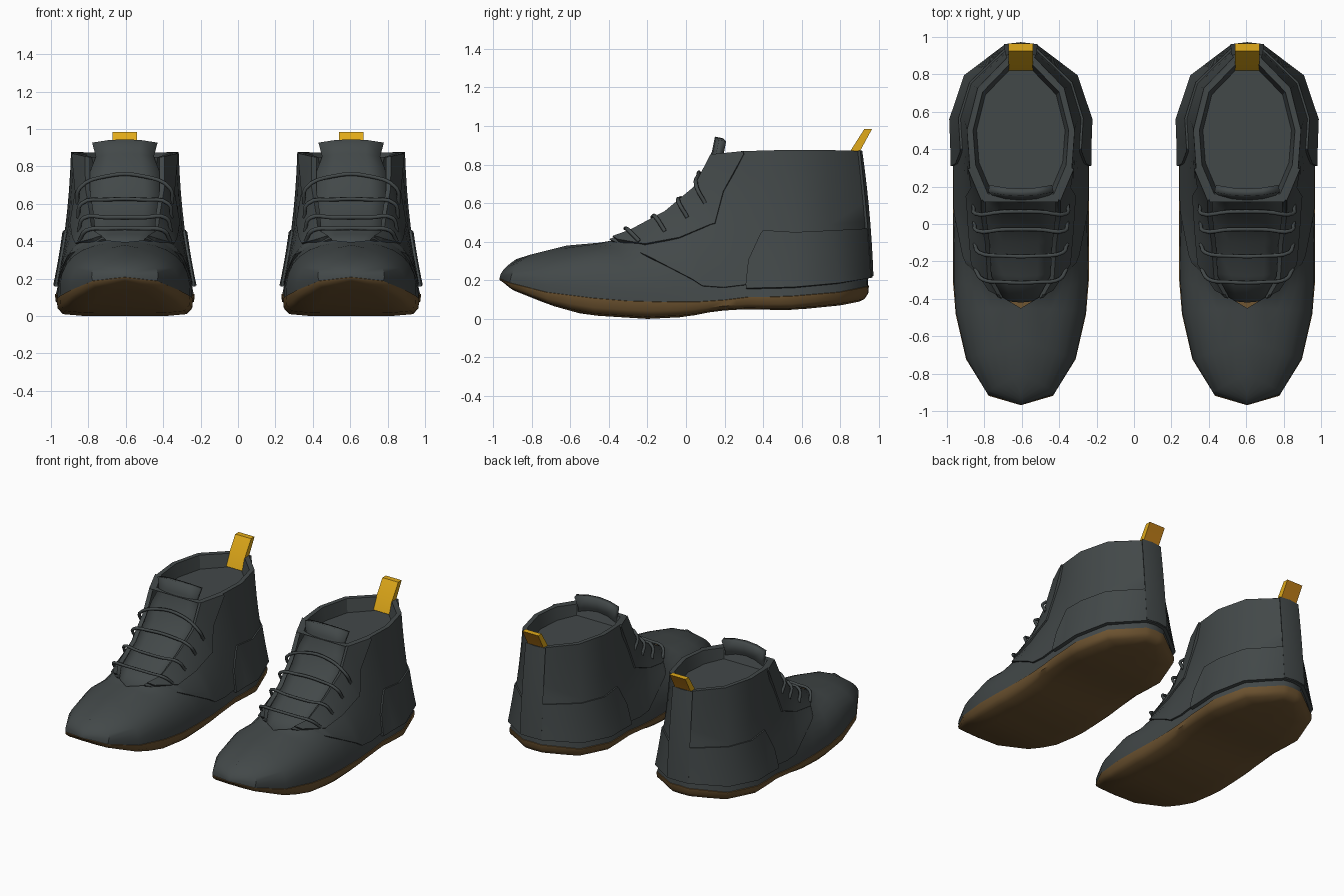
import bpy, bmesh, math
from mathutils import Vector

if "Cube" in bpy.data.objects:
    bpy.data.objects.remove(bpy.data.objects["Cube"])

SPACING = 0.605  # each boot's distance from the middle


def material(name, rgb):
    m = bpy.data.materials.new(name)
    m.diffuse_color = (*rgb, 1)
    m.use_nodes = True
    m.node_tree.nodes["Principled BSDF"].inputs["Base Color"].default_value = m.diffuse_color
    return m


GREY = material("charcoal", (0.055, 0.065, 0.066))
BROWN = material("gum_brown", (0.15, 0.085, 0.029))
GOLD = material("gold", (0.75, 0.40, 0.01))
ORANGE = material("dark_gold", (0.55, 0.22, 0.01))

# Half of the boot, toe to heel: bottom, middle and top point of each column
COLUMNS = [
    ((0, -.965, .20), (0, -.95, .25), (0, -.88, .31)),
    ((.17, -.915, .18), (.15, -.88, .275), (0, -.80, .335)),
    ((.29, -.72, .13), (.23, -.70, .29), (0, -.62, .38)),
    ((.345, -.48, .10), (.275, -.46, .32), (0, -.45, .395)),
    ((.36, -.30, .085), (.30, -.32, .29), (.10, -.39, .405)),
    ((.36, -.12, .08), (.31, -.16, .29), (.16, -.28, .45)),
    ((.36, .05, .08), (.30, .0, .33), (.17, -.10, .55)),
    ((.36, .20, .09), (.29, .15, .42), (.19, .05, .68)),
    ((.36, .32, .105), (.29, .25, .47), (.19, .135, .85)),
    ((.365, .42, .105), (.295, .38, .48), (.26, .30, .87)),
    ((.37, .55, .11), (.305, .56, .48), (.275, .50, .875)),
    ((.29, .79, .13), (.25, .74, .50), (.22, .72, .875)),
    ((.075, .94, .16), (.07, .915, .52), (.065, .88, .87)),
    ((0, .945, .165), (0, .925, .52), (0, .885, .87)),
]
LAST = len(COLUMNS) - 1


def lerp_table(table, x):
    for (x0, y0), (x1, y1) in zip(table, table[1:]):
        if x <= x1:
            return y0 + (y1 - y0) * max(0, (x - x0) / (x1 - x0))
    return table[-1][1]


def base(u, v):
    u = min(max(u, 0), LAST)
    v = min(max(v, 0), 1)
    i = min(int(u), LAST - 1)
    b, m, t = [Vector(p).lerp(Vector(q), u - i) for p, q in zip(COLUMNS[i], COLUMNS[i + 1])]
    return b * (2 * (v - .5) * (v - 1)) + m * (4 * v * (1 - v)) + t * (2 * v * (v - .5))


def surface(u, v, off=0.0):
    p = base(u, v)
    if off:
        n = (base(u + .3, v) - base(u - .3, v)).cross(base(u, v + .05) - base(u, v - .05))
        if u >= LAST:
            n.x = 0
        p = p + n.normalized() * off
    return p


def add_pair(name, data, mats, mirror=False, solid=0):
    for m in mats:
        data.materials.append(m)
    for side, x in (("left", -SPACING), ("right", SPACING)):
        ob = bpy.data.objects.new(f"{side}_{name}", data)
        bpy.context.collection.objects.link(ob)
        ob.location.x = x
        if mirror:
            mod = ob.modifiers.new("Mirror", "MIRROR")
            mod.merge_threshold = .0005
        if solid:
            mod = ob.modifiers.new("Solidify", "SOLIDIFY")
            mod.thickness = solid


def make_mesh(name, verts, faces, angle=35):
    me = bpy.data.meshes.new(name)
    me.from_pydata([tuple(v) for v in verts], [], faces)
    bm = bmesh.new()
    bm.from_mesh(me)
    bmesh.ops.remove_doubles(bm, verts=bm.verts, dist=.0003)
    bm.to_mesh(me)
    bm.free()
    for p in me.polygons:
        p.use_smooth = True
    me.set_sharp_from_angle(angle=math.radians(angle))
    return me


def grid_mesh(name, rows, flip=False, angle=35):
    n = len(rows[0])
    faces = []
    for i in range(len(rows) - 1):
        for j in range(n - 1):
            f = (i * n + j, (i + 1) * n + j, (i + 1) * n + j + 1, i * n + j + 1)
            faces.append(f[::-1] if flip else f)
    return make_mesh(name, [p for r in rows for p in r], faces, angle)


# Upper: the whole boot skin
add_pair("upper", grid_mesh("upper", [[surface(u, j / 8) for j in range(9)]
                                      for u in range(LAST + 1)]), [GREY], mirror=True)


# Raised panels that follow the skin, with a skirt round the border
def panel(name, u0, u1, low, high, off):
    inner = {u0, u1} | {k[0] for k in low + high} | set(range(math.ceil(u0), int(u1) + 1))
    us = [(u, off) for u in sorted(inner) if u0 <= u <= u1]
    us.insert(0, (u0, -.004))
    if u1 < LAST:
        us.append((u1, -.004))
    rows = []
    for u, o in us:
        a, b = lerp_table(low, u), lerp_table(high, u)
        row = [surface(u, a + (b - a) * j / 7, o) for j in range(8)]
        rows.append([surface(u, a, -.004)] + row + [surface(u, b, -.004)])
    add_pair(name, grid_mesh(name, rows), [GREY], mirror=True)


TOP = [(0, 1), (LAST, 1)]
panel("quarter", 4, LAST, [(4, .97), (4.8, .6), (6.3, .15), (7, .1), (LAST, .09)], TOP, .013)
panel("eyestay", 4.2, 9, [(4.2, .9), (5, .75), (7.2, .6), (8, .75), (9, .98)], TOP, .024)
panel("heel_counter", 8, LAST, [(8, .07), (LAST, .07)],
      [(8, .1), (8.3, .27), (9.1, .47), (LAST, .41)], .025)
panel("back_strip", 12, LAST, [(12, .08), (LAST, .08)], TOP, .029)

# Sole: curved bowl below the upper
UNDER = [(-.965, .2), (-.9, .15), (-.7, .07), (-.52, .02), (-.2, 0), (0, .01),
         (.15, .04), (.3, .05), (.55, .045), (.8, .07), (.95, .1)]
rows = []
for i in range(2 * LAST + 1):
    b = surface(i / 2, 0)
    row = []
    for sx, sy, f in ((.97, .99, -.2), (1.01, 1.004, -.12), (1, 1, .5), (.92, .98, .88),
                      (.6, .95, 1), (0, .92, 1)):
        y = b.y * sy
        zb = lerp_table(UNDER, y)
        row.append((b.x * sx, y, b.z + (zb - b.z) * f if f > 0 else b.z - f * .06))
    rows.append(row)
add_pair("sole", grid_mesh("sole", rows, flip=True, angle=50), [BROWN], mirror=True)

# Collar lining: rim, short inner wall and footbed
half = [surface(u, 1) for u in range(8, LAST + 1)]
loop = half + [Vector((-p.x, p.y, p.z)) for p in half[-2::-1]]
n = len(loop)
verts, faces = [], []
for s, z in ((1.045, None), (.93, None), (.86, .78)):
    verts += [(p.x * s, .51 + (p.y - .51) * s, z or p.z) for p in loop]
for r in range(2):
    for k in range(n):
        q = (k + 1) % n
        faces.append((r * n + k, r * n + q, (r + 1) * n + q, (r + 1) * n + k))
faces.append(tuple(range(2 * n, 3 * n)))
add_pair("collar_lining", make_mesh("collar_lining", verts, faces, 25), [GREY])

# Tongue: curved strip filling the lace opening (y, z, half width)
TONGUE = [(-.42, .385, .11), (-.28, .44, .175), (-.1, .54, .19), (.04, .665, .205),
          (.10, .78, .19), (.135, .87, .155), (.15, .945, .175)]
rows = []
for y, z, w in TONGUE:
    rows.append([(w * t, y + .02 * t * t, z - .018 * t * t) for t in (-1, -.5, 0, .5, 1)])
add_pair("tongue", grid_mesh("tongue", rows, flip=True), [GREY], solid=.04)

# Laces: four arched cords
for k, (u, y, z) in enumerate(((4.9, -.31, .475), (5.7, -.17, .535),
                               (6.45, -.03, .63), (7.1, .065, .755))):
    cu = bpy.data.curves.new(f"lace_{k + 1}", "CURVE")
    cu.dimensions = "3D"
    cu.bevel_depth = .011
    cu.bevel_resolution = 1
    cu.resolution_u = 4
    cu.use_fill_caps = True
    a, b = surface(u, .8, .02), surface(u, .95, .045)
    c = Vector((.1, y, z - .008))
    right = [a, b, c]
    pts = [Vector((-p.x, p.y, p.z)) for p in right] + right[::-1]
    sp = cu.splines.new("BEZIER")
    sp.bezier_points.add(len(pts) - 1)
    for bp, p in zip(sp.bezier_points, pts):
        bp.co = p
        bp.handle_left_type = bp.handle_right_type = "AUTO"
    add_pair(f"lace_{k + 1}", cu, [GREY])

# Pull tab: leaning loop at the heel, darker on its rear face
prof = [(.82, .785), (.855, .875), (.925, .985), (.965, .985), (.905, .875), (.885, .83)]
m = len(prof)
verts = [(x, y, z) for x in (-.065, .065) for y, z in prof]
faces = [(k, (k + 1) % m, m + (k + 1) % m, m + k) for k in range(m)]
faces += [tuple(range(m))[::-1], tuple(range(m, 2 * m))]
tab = make_mesh("pull_tab", verts, faces, 30)
bm = bmesh.new()
bm.from_mesh(tab)
bmesh.ops.recalc_face_normals(bm, faces=bm.faces)
for f in bm.faces:
    f.material_index = 1 if f.normal.y > .3 and f.normal.z < -.1 else 0
bm.to_mesh(tab)
bm.free()
add_pair("pull_tab", tab, [GOLD, ORANGE])
